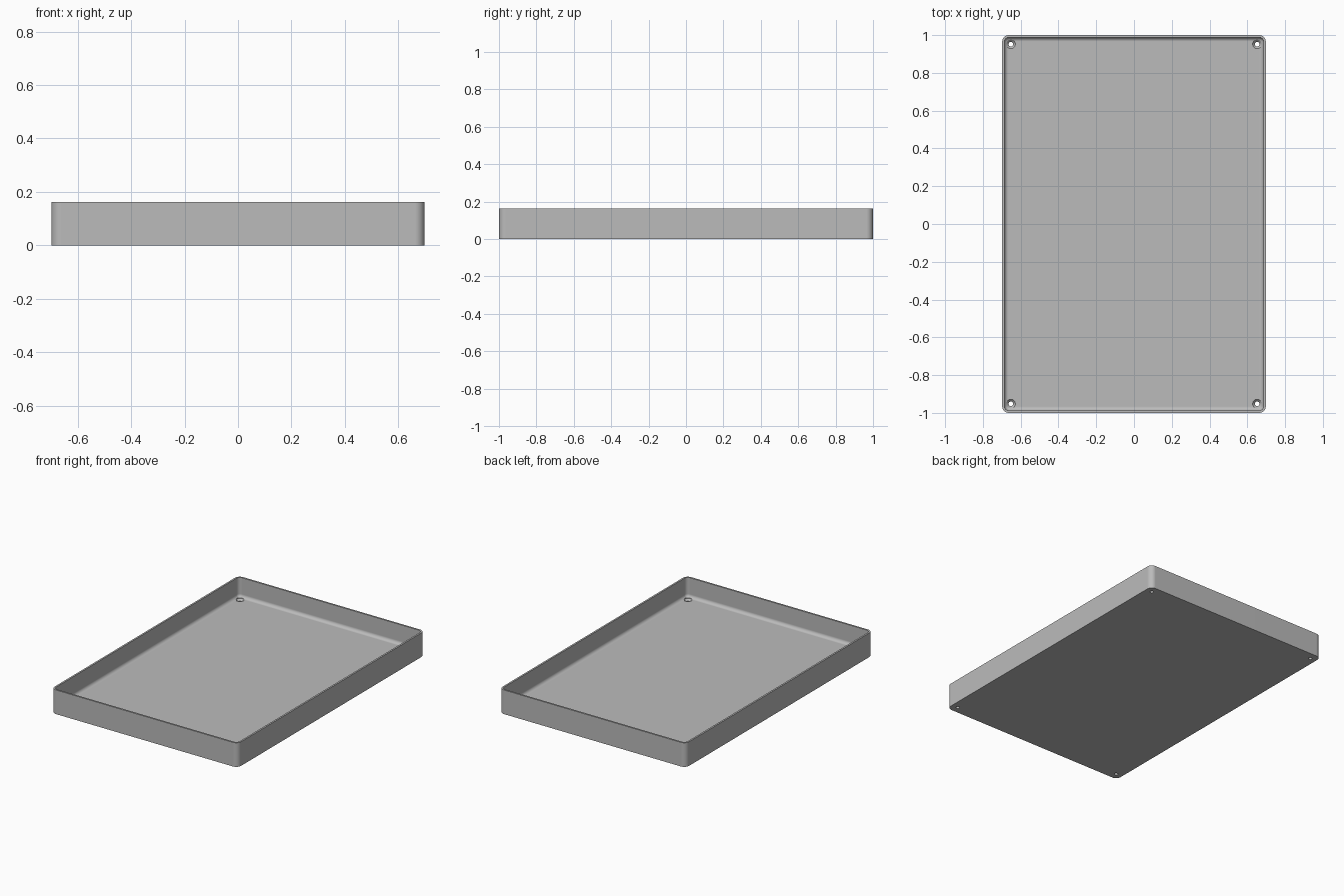
import bpy, bmesh
from math import sin, cos, pi, tau

HALF_X, HALF_Y, HEIGHT = 0.698, 1.0, 0.163
CORNER, WALL, FLOOR, FILLET = 0.036, 0.012, 0.03, 0.022
HOLE_X, HOLE_Y = 0.652, 0.952

old = bpy.data.objects.get("Cube")
if old:
    bpy.data.objects.remove(old)

grey = bpy.data.materials.new("plain_grey")
grey.use_nodes = True
colour = (0.5, 0.5, 0.5, 1)
grey.diffuse_color = colour
grey.node_tree.nodes["Principled BSDF"].inputs["Base Color"].default_value = colour


def rounded_ring(bm, inset, z, steps=8):
    """Rounded rectangle of vertices, moved inwards from the outer wall."""
    r = CORNER - inset
    cx, cy = HALF_X - CORNER, HALF_Y - CORNER
    ring = []
    for quarter, (sx, sy) in enumerate([(1, 1), (-1, 1), (-1, -1), (1, -1)]):
        for i in range(steps + 1):
            a = (quarter + i / steps) * pi / 2
            ring.append(bm.verts.new((sx * cx + r * cos(a), sy * cy + r * sin(a), z)))
    return ring


def round_ring(bm, x, y, r, z, sides=32):
    return [bm.verts.new((x + r * cos(tau * i / sides), y + r * sin(tau * i / sides), z))
            for i in range(sides)]


def skin(bm, rings):
    """Join consecutive rings and cap both ends."""
    for a, b in zip(rings, rings[1:]):
        n = len(a)
        for i in range(n):
            j = (i + 1) % n
            bm.faces.new((a[i], a[j], b[j], b[i]))
    bm.faces.new(rings[0][::-1])
    bm.faces.new(rings[-1])


def finish(bm, name):
    bmesh.ops.recalc_face_normals(bm, faces=bm.faces)
    mesh = bpy.data.meshes.new(name)
    bm.to_mesh(mesh)
    bm.free()
    mesh.materials.append(grey)
    obj = bpy.data.objects.new(name, mesh)
    bpy.context.collection.objects.link(obj)
    return obj


# Tray: outer wall, rim, inner wall, then the fillet down to the floor
bm = bmesh.new()
path = [(0, 0), (0, HEIGHT), (WALL, HEIGHT)]
for i in range(9):
    a = i / 8 * pi / 2
    path.append((WALL + FILLET * (1 - cos(a)), FLOOR + FILLET * (1 - sin(a))))
skin(bm, [rounded_ring(bm, inset, z) for inset, z in path])
tray = finish(bm, "tray")

# Countersunk screw holes through the floor corners
bm = bmesh.new()
for sx in (-1, 1):
    for sy in (-1, 1):
        skin(bm, [round_ring(bm, sx * HOLE_X, sy * HOLE_Y, r, z)
                  for r, z in [(0.012, -0.02), (0.012, 0.016), (0.024, 0.029), (0.024, 0.08)]])
cutter = finish(bm, "screw_hole_cutter")
cutter.hide_render = True

bpy.ops.object.select_all(action='DESELECT')
bpy.context.view_layer.objects.active = tray
tray.select_set(True)
cut = tray.modifiers.new("screw_holes", 'BOOLEAN')
cut.operation = 'DIFFERENCE'
cut.solver = 'EXACT'
cut.object = cutter
bpy.ops.object.modifier_apply(modifier=cut.name)
bpy.data.objects.remove(cutter)

# Smooth corners and fillet, crisp rim and flat floor
bpy.ops.object.shade_smooth_by_angle(angle=pi / 6)
weighted = tray.modifiers.new("flat_normals", 'WEIGHTED_NORMAL')
weighted.keep_sharp = True
